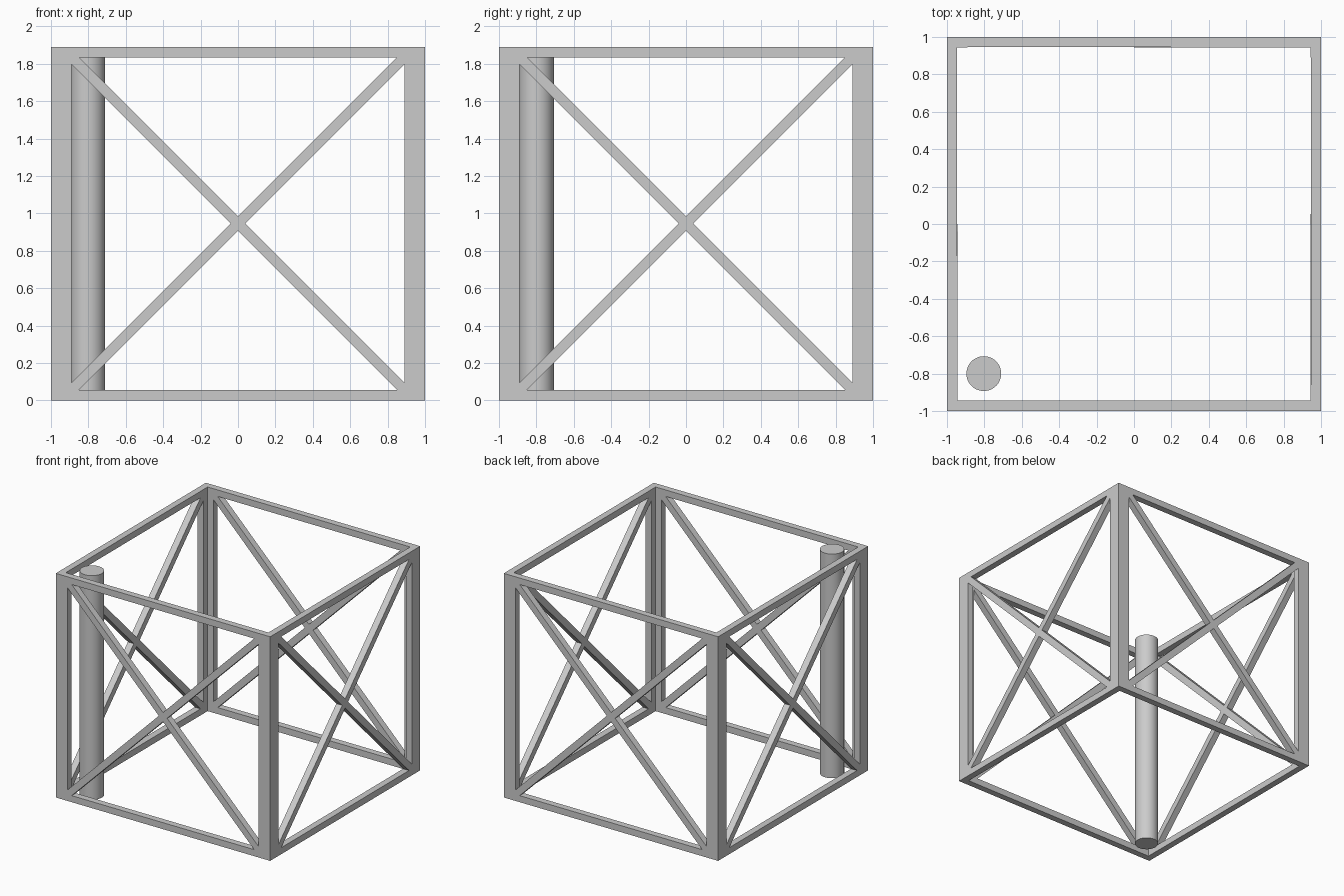
import bpy, bmesh
from math import pi, sqrt
from mathutils import Matrix, Vector

if "Cube" in bpy.data.objects:
    bpy.data.objects.remove(bpy.data.objects["Cube"])

H = 1.89      # frame height
T = 0.055     # bar thickness
W = 0.11      # corner post leg width


def finish(name, bm, matrix):
    bm.transform(matrix)
    bmesh.ops.recalc_face_normals(bm, faces=bm.faces)
    mesh = bpy.data.meshes.new(name)
    bm.to_mesh(mesh)
    bm.free()
    obj = bpy.data.objects.new(name, mesh)
    bpy.context.collection.objects.link(obj)
    return obj


def bar(name, size, place):
    bm = bmesh.new()
    bmesh.ops.create_cube(bm, size=1)
    bm.transform(Matrix.Diagonal((*size, 1)))
    return finish(name, bm, place)


def angle_post(name, place):
    # L-shaped profile extruded to full height
    pts = [(-1, -1), (-1 + W, -1), (-1 + W, -1 + T),
           (-1 + T, -1 + T), (-1 + T, -1 + W), (-1, -1 + W)]
    bm = bmesh.new()
    face = bm.faces.new([bm.verts.new((x, y, 0)) for x, y in pts])
    top = bmesh.ops.extrude_face_region(bm, geom=[face])["geom"]
    verts = [v for v in top if isinstance(v, bmesh.types.BMVert)]
    bmesh.ops.translate(bm, verts=verts, vec=(0, 0, H))
    return finish(name, bm, place)


reach = 0.905 * sqrt(2)          # brace half length
half = reach - T / 2             # brace piece on one side of the crossing

# Four identical sides, each turned a quarter about z
for i, side in enumerate(("front", "right", "back", "left")):
    turn = Matrix.Rotation(i * pi / 2, 4, 'Z')
    angle_post(side + "_corner_post", turn)

    # Rails between the posts
    for label, z in (("bottom", T / 2), ("top", H - T / 2)):
        bar(f"{side}_{label}_rail", (2 - 2 * W, T, T),
            turn @ Matrix.Translation((0, -1 + T / 2, z)))

    # Crossed diagonal braces, the second one split at the crossing
    centre = turn @ Matrix.Translation((0, -1 + T / 2, H / 2))
    rise = centre @ Matrix.Rotation(-pi / 4, 4, 'Y')
    fall = centre @ Matrix.Rotation(pi / 4, 4, 'Y')
    bar(side + "_rising_brace", (2 * reach, T, T), rise)
    for label, s in (("upper", -1), ("lower", 1)):
        bar(f"{side}_{label}_falling_brace", (half, T, T),
            fall @ Matrix.Translation((s * (T / 2 + half / 2), 0, 0)))

# Round column standing inside the front left corner
bpy.ops.mesh.primitive_cylinder_add(vertices=48, radius=0.093, depth=H,
                                    location=(-0.803, -0.8, H / 2))
column = bpy.context.object
column.name = "inner_column"
bpy.ops.object.shade_smooth_by_angle()
